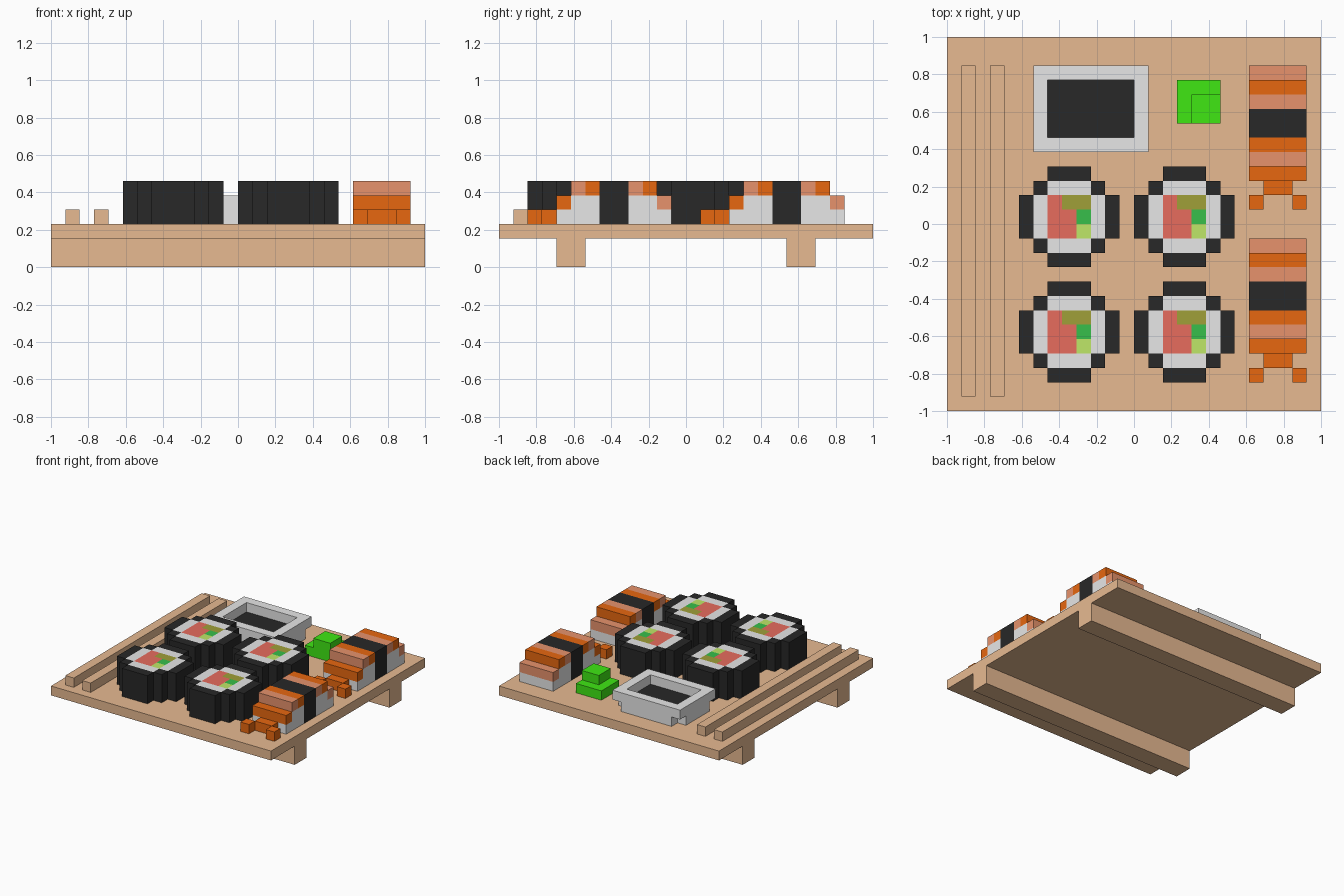
import bpy, bmesh

if "Cube" in bpy.data.objects:
    bpy.data.objects.remove(bpy.data.objects["Cube"])

U = 1 / 13  # one voxel; the tray is 26 voxels wide


def material(name, rgb):
    m = bpy.data.materials.new(name)
    m.diffuse_color = (*rgb, 1)
    m.use_nodes = True
    m.node_tree.nodes["Principled BSDF"].inputs["Base Color"].default_value = m.diffuse_color
    return m


WOOD = material("light_wood", (0.80, 0.49, 0.285))
NORI = material("black_seaweed", (0.021, 0.021, 0.021))
RICE = material("white_rice", (0.80, 0.80, 0.80))
WASABI = material("bright_green", (0.05, 0.80, 0.007))
ORANGE = material("shrimp_orange", (0.80, 0.136, 0.005))
SALMON = material("shrimp_pink", (0.80, 0.29, 0.15))
RED = material("fish_red", (0.80, 0.15, 0.11))
OLIVE = material("olive_green", (0.35, 0.35, 0.04))
LEAF = material("leaf_green", (0.038, 0.52, 0.07))
LIME = material("lime_green", (0.52, 0.80, 0.14))
LEGEND = {"n": NORI, "w": RICE, "r": RED, "o": OLIVE, "g": LEAF, "l": LIME}


def finish(name, bm, mats):
    bmesh.ops.recalc_face_normals(bm, faces=bm.faces[:])
    me = bpy.data.meshes.new(name)
    bm.to_mesh(me)
    bm.free()
    for m in mats:
        me.materials.append(m)
    ob = bpy.data.objects.new(name, me)
    bpy.context.collection.objects.link(ob)
    return ob


def pos(x, y, z):
    return (x * U - 1, y * U - 1, z * U)


def box(name, x, y, z, mat):
    """Box from voxel ranges counted from the tray's front left corner."""
    bm = bmesh.new()
    bmesh.ops.create_cube(bm, size=1)
    for v in bm.verts:
        v.co = pos(*(r[0] if c < 0 else r[1] for c, r in zip(v.co, (x, y, z))))
    return finish(name, bm, [mat])


def slab(name, rows, x, y, z, side):
    """Extrude a pattern of cells; letters colour the top, side colours the walls."""
    bm = bmesh.new()
    keys = list(LEGEND)
    grid = {}

    def vert(i, j):
        if (i, j) not in grid:
            grid[i, j] = bm.verts.new(pos(x + i, y + j, z[0]))
        return grid[i, j]

    for j, row in enumerate(reversed(rows)):
        for i, ch in enumerate(row):
            if ch in LEGEND:
                f = bm.faces.new([vert(i, j), vert(i + 1, j),
                                  vert(i + 1, j + 1), vert(i, j + 1)])
                f.material_index = keys.index(ch)
    ext = bmesh.ops.extrude_face_region(bm, geom=bm.faces[:])
    up = [v for v in ext["geom"] if isinstance(v, bmesh.types.BMVert)]
    bmesh.ops.translate(bm, verts=up, vec=(0, 0, (z[1] - z[0]) * U))
    top = z[1] * U - 0.001
    for f in bm.faces:
        if f.calc_center_median().z < top:
            f.material_index = keys.index(side)
    return finish(name, bm, LEGEND.values())


# Tray and its two runners
box("tray_board", (0, 26), (0, 26), (2, 3), WOOD)
for side, y in (("front", 4), ("back", 20)):
    box(side + "_runner", (0, 26), (y, y + 2), (0, 2), WOOD)

# Chopsticks
for side, x in (("left", 1), ("right", 3)):
    box(side + "_chopstick", (x, x + 1), (1, 24), (3, 4), WOOD)

# Sauce dish: base with cut corners holding the sauce, square rim on top
slab("dish_base_with_sauce", [" wwwwww "] + ["wnnnnnnw"] * 4 + [" wwwwww "],
     6, 18, (3, 4), "w")
slab("dish_rim", ["wwwwwwww"] + ["w      w"] * 4 + ["wwwwwwww"],
     6, 18, (4, 5), "w")

# Wasabi heap
box("wasabi_base", (16, 19), (20, 23), (3, 4), WASABI)
box("wasabi_top", (17, 19), (20, 22), (4, 5), WASABI)

# Four sushi rolls
ROLL = ["  nnn  ",
        " nwwwn ",
        "nwroown",
        "nwrrgwn",
        "nwrrlwn",
        " nwwwn ",
        "  nnn  "]
for depth, y in (("front", 2), ("back", 10)):
    for side, x in (("left", 5), ("right", 13)):
        slab(f"{depth}_{side}_roll", ROLL, x, y, (3, 6), "n")

# Two shrimp pieces on rice, each with a seaweed band
for side, y in (("front", 2), ("back", 14)):
    p, w = side + "_shrimp_", (21, 25)
    # tail
    box(p + "tail_left", (21, 22), (y, y + 1), (3, 4), ORANGE)
    box(p + "tail_right", (24, 25), (y, y + 1), (3, 4), ORANGE)
    box(p + "tail_base", (22, 24), (y + 1, y + 2), (3, 4), ORANGE)
    # stepped rice on both sides of the band
    box(p + "rice_front_step", w, (y + 2, y + 3), (3, 4), RICE)
    box(p + "rice_front", w, (y + 3, y + 5), (3, 5), RICE)
    box(p + "rice_back", w, (y + 7, y + 9), (3, 5), RICE)
    box(p + "rice_back_step", w, (y + 9, y + 10), (3, 4), RICE)
    box(p + "seaweed_band", w, (y + 5, y + 7), (3, 6), NORI)
    # striped topping
    for k, z, mat in ((2, 4, ORANGE), (3, 5, SALMON), (4, 5, ORANGE),
                      (7, 5, SALMON), (8, 5, ORANGE), (9, 4, SALMON)):
        box(f"{p}stripe_{k}", w, (y + k, y + k + 1), (z, z + 1), mat)
